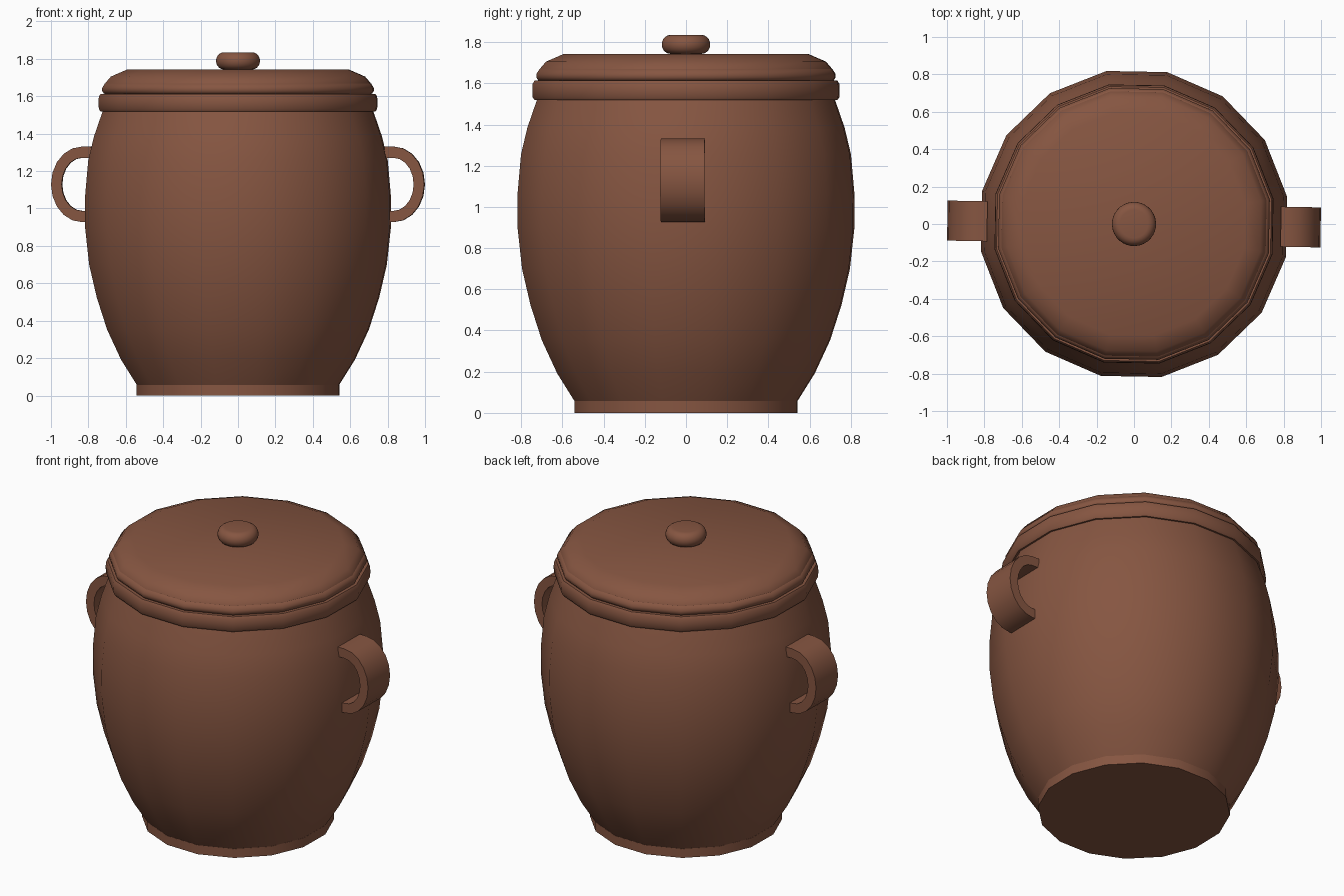
import bpy, bmesh, math
from mathutils import Matrix

cube = bpy.data.objects.get("Cube")
if cube:
    bpy.data.objects.remove(cube, do_unlink=True)

TURN = math.radians(-1.05)      # slight turn of the whole pot
SIDES = 16
HALF = math.pi / SIDES
WIDEN = 1 / math.cos(HALF + TURN)   # outline half-width to corner radius

clay = bpy.data.materials.new("brown clay")
clay.use_nodes = True
COLOR = (0.238, 0.092, 0.053, 1)
clay.diffuse_color = COLOR
bsdf = clay.node_tree.nodes["Principled BSDF"]
bsdf.inputs["Base Color"].default_value = COLOR
bsdf.inputs["Roughness"].default_value = 0.8


def finish(name, bm, angle):
    bmesh.ops.recalc_face_normals(bm, faces=bm.faces)
    mesh = bpy.data.meshes.new(name)
    bm.to_mesh(mesh)
    bm.free()
    mesh.materials.append(clay)
    obj = bpy.data.objects.new(name, mesh)
    bpy.context.collection.objects.link(obj)
    bpy.ops.object.select_all(action='DESELECT')
    obj.select_set(True)
    bpy.context.view_layer.objects.active = obj
    bpy.ops.object.shade_smooth_by_angle(angle=math.radians(angle))
    return obj


def lathe(name, profile, sides=SIDES, widen=WIDEN, angle=32):
    """Closed turned solid from (half-width, height) points, bottom to top."""
    bm = bmesh.new()
    rings = []
    for r, z in profile:
        ring = []
        for i in range(sides):
            a = TURN + (i + 0.5) * math.tau / sides
            ring.append(bm.verts.new((r * widen * math.cos(a), r * widen * math.sin(a), z)))
        rings.append(ring)
    for low, high in zip(rings, rings[1:]):
        for i in range(sides):
            j = (i + 1) % sides
            bm.faces.new((low[i], low[j], high[j], high[i]))
    bm.faces.new(rings[0])
    bm.faces.new(rings[-1])
    return finish(name, bm, angle)


def handle(name, turn):
    """Flat strap bent into a half oval, ends sunk into the pot wall."""
    bm = bmesh.new()
    steps, width = 10, 0.107
    mid_x, mid_z, root = 0.833, 1.129, 0.785
    sections = []

    def section(outer, inner):
        sections.append([bm.verts.new((p[0], y, p[1]))
                         for p, y in ((outer, -width), (outer, width), (inner, width), (inner, -width))])

    section((root, mid_z - 0.202), (root, mid_z - 0.142))
    for i in range(steps + 1):
        a = -math.pi / 2 + math.pi * i / steps
        c, s = math.cos(a), math.sin(a)
        section((mid_x + 0.165 * c, mid_z + 0.202 * s), (mid_x + 0.108 * c, mid_z + 0.142 * s))
    section((root, mid_z + 0.202), (root, mid_z + 0.142))
    for a, b in zip(sections, sections[1:]):
        for i in range(4):
            j = (i + 1) % 4
            bm.faces.new((a[i], a[j], b[j], b[i]))
    bm.faces.new(sections[0])
    bm.faces.new(sections[-1])
    bm.transform(Matrix.Rotation(turn, 4, 'Z'))
    return finish(name, bm, 40)


# Foot and bulging body
lathe("foot", [(0.542, 0), (0.542, 0.057)])
lathe("body", [(0.54, 0.055), (0.626, 0.193), (0.70, 0.353), (0.755, 0.524),
               (0.796, 0.70), (0.817, 0.893), (0.818, 1.06), (0.801, 1.255),
               (0.77, 1.385), (0.72, 1.53)])

# Rounded rim band under the lid
lathe("rim", [(0.70, 1.518), (0.735, 1.518), (0.744, 1.532), (0.746, 1.565),
              (0.744, 1.598), (0.735, 1.613), (0.70, 1.613)], angle=50)

# Lid with a beaded edge and a sloping shoulder
lathe("lid_edge", [(0.70, 1.61), (0.717, 1.614), (0.726, 1.628), (0.726, 1.645),
                   (0.712, 1.668), (0.69, 1.672)], angle=50)
lathe("lid", [(0.71, 1.664), (0.708, 1.672), (0.68, 1.705), (0.595, 1.742)])

# Flattened round knob
knob = [(0.075 + 0.043 * math.cos(a), 1.789 + 0.046 * math.sin(a))
        for a in (math.pi * (i / 10 - 0.5) for i in range(11))]
lathe("knob", knob, sides=32, widen=1, angle=60)

# Side handles
handle("left_handle", TURN)
handle("right_handle", TURN + math.pi)
